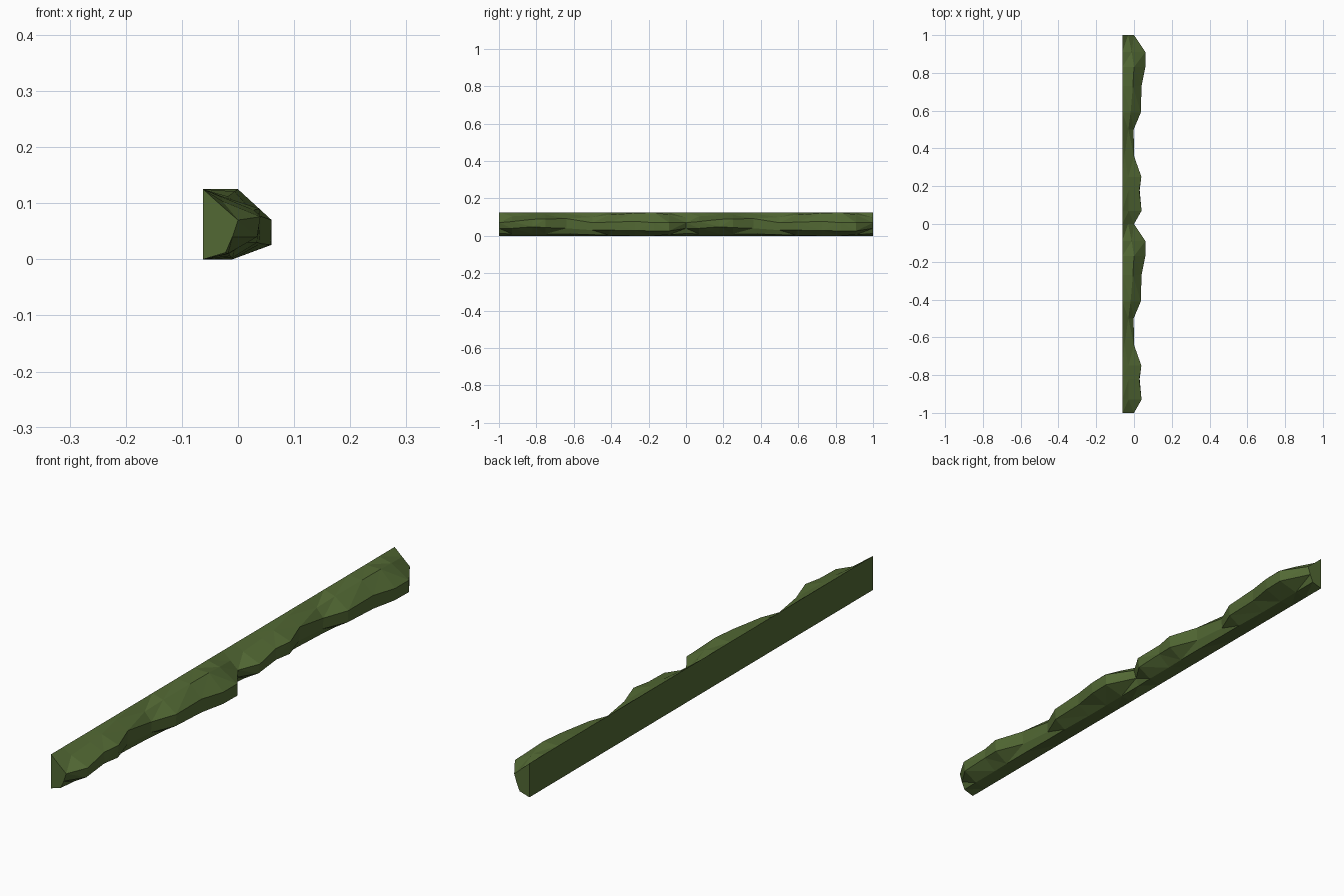
import bpy, bmesh

cube = bpy.data.objects.get("Cube")
if cube:
    bpy.data.objects.remove(cube, do_unlink=True)

green = bpy.data.materials.new("moss green")
green.use_nodes = True
green.diffuse_color = (0.085, 0.14, 0.034, 1)
green.node_tree.nodes["Principled BSDF"].inputs["Base Color"].default_value = green.diffuse_color

BACK, TOP = -0.062, 0.125

# One repeat of the hedge: y, then x and z of shoulder, ridge, belly and foot
STATIONS = [
    (0.00, (-.031, .097), (.000, .070), (-.010, .040), (-.022, .012)),
    (0.07, (-.028, .104), (.040, .076), (.034, .040), (-.018, .010)),
    (0.18, (-.028, .111), (.028, .088), (.030, .048), (-.018, .010)),
    (0.25, (-.030, .113), (.039, .090), (.036, .044), (-.016, .010)),
    (0.36, (-.050, .118), (.000, .092), (-.003, .040), (-.016, .010)),
    (0.50, (-.030, .100), (-.002, .070), (-.004, .030), (-.014, .006)),
    (0.59, (-.018, .112), (.036, .073), (.034, .030), (-.010, .003)),
    (0.73, (-.006, .121), (.040, .077), (.040, .028), (-.010, .000)),
    (0.83, (.000, .125), (.060, .070), (.058, .026), (-.010, .000)),
    (0.91, (-.012, .113), (.060, .070), (.060, .026), (-.016, .006)),
]


def add_ring(bm, station, shift):
    y, *points = station
    outline = [(BACK, 0), (BACK, TOP), *points]
    return [bm.verts.new((x, y + shift, z)) for x, z in outline]


# Loft the outline through both repeats and close the ends
bm = bmesh.new()
rings = [add_ring(bm, s, shift) for shift in (-1, 0) for s in STATIONS]
rings.append(add_ring(bm, STATIONS[0], 1))
for a, b in zip(rings, rings[1:]):
    for i in range(len(a)):
        j = (i + 1) % len(a)
        bm.faces.new((a[i], a[j], b[j], b[i]))
bm.faces.new(rings[0])
bm.faces.new(rings[-1])
bmesh.ops.triangulate(bm, faces=bm.faces[:], quad_method='SHORT_EDGE')
bmesh.ops.recalc_face_normals(bm, faces=bm.faces[:])

mesh = bpy.data.meshes.new("mossy_edge_strip")
bm.to_mesh(mesh)
bm.free()
mesh.materials.append(green)
strip = bpy.data.objects.new("mossy_edge_strip", mesh)
bpy.context.collection.objects.link(strip)
